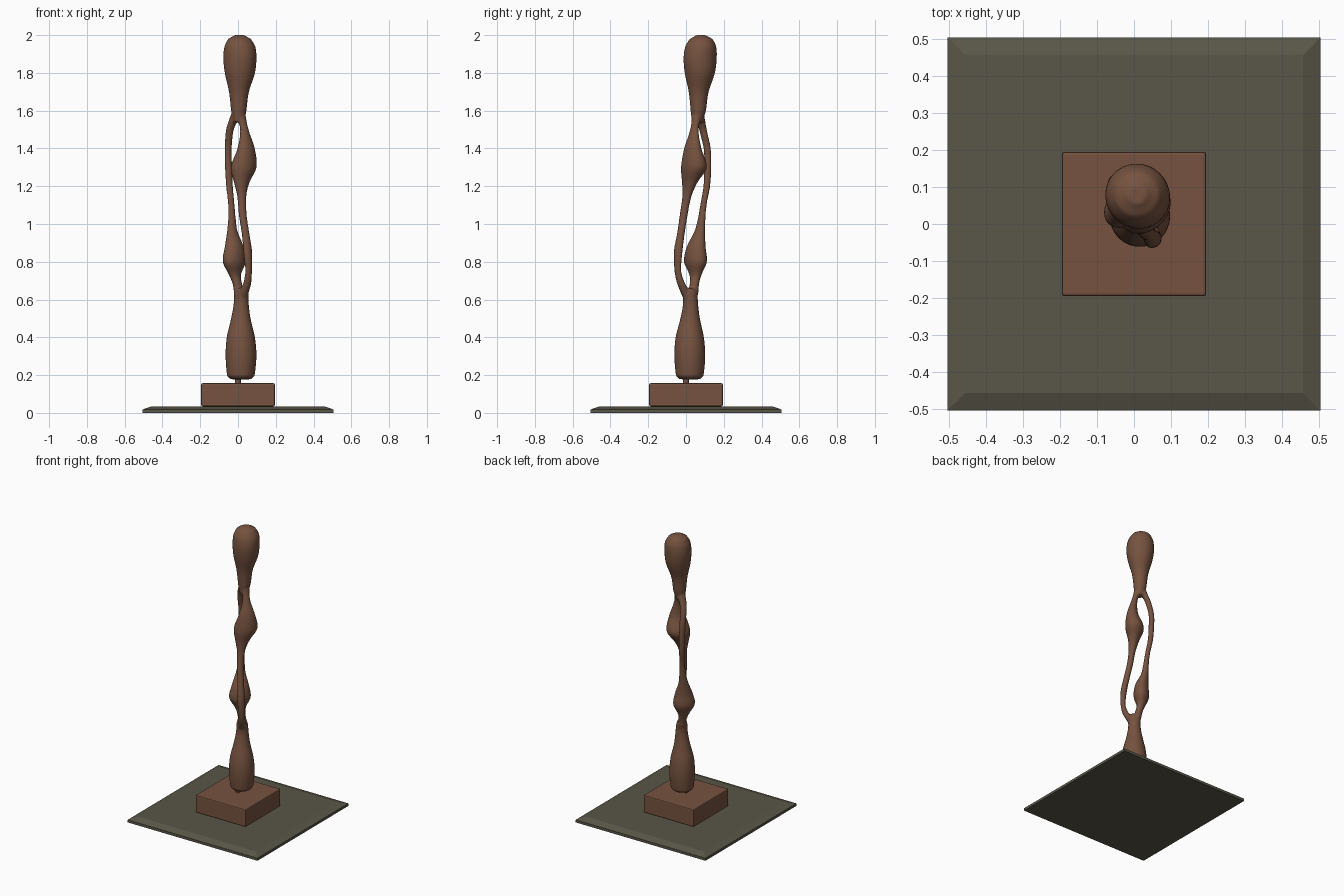
import bpy
import bmesh
import math
from mathutils import Vector

cube = bpy.data.objects.get("Cube")
if cube:
    bpy.data.objects.remove(cube, do_unlink=True)


def make_material(name, rgb):
    mat = bpy.data.materials.new(name)
    mat.use_nodes = True
    colour = (*rgb, 1)
    mat.diffuse_color = colour
    shader = mat.node_tree.nodes["Principled BSDF"]
    shader.inputs["Base Color"].default_value = colour
    shader.inputs["Roughness"].default_value = 0.6
    return mat


bronze = make_material("warm brown", (0.18, 0.085, 0.05))
stone = make_material("dark olive grey", (0.10, 0.093, 0.065))


def add_object(name, bm, mat):
    bmesh.ops.recalc_face_normals(bm, faces=bm.faces)
    mesh = bpy.data.meshes.new(name)
    bm.to_mesh(mesh)
    bm.free()
    mesh.materials.append(mat)
    obj = bpy.data.objects.new(name, mesh)
    bpy.context.collection.objects.link(obj)
    return obj


def box(bm, width, bottom, top):
    verts = bmesh.ops.create_cube(bm, size=1)["verts"]
    for v in verts:
        v.co = Vector((v.co.x * width, v.co.y * width,
                       bottom + (v.co.z + 0.5) * (top - bottom)))


def spline(stations, steps=6):
    """Smooth the stations with a Catmull-Rom curve."""
    pts = [stations[0]] + stations + [stations[-1]]
    rows = []
    for p, q, r, s in zip(pts, pts[1:], pts[2:], pts[3:]):
        for i in range(steps):
            t = i / steps
            rows.append([b + t * ((c - a) + t * ((2*a - 5*b + 4*c - d)
                         + t * (3*b - a - 3*c + d))) / 2
                         for a, b, c, d in zip(p, q, r, s)])
            # keep the height steps even
            rows[-1][0] = q[0] + t * (r[0] - q[0])
    rows.append(list(stations[-1]))
    return rows


def loft(bm, stations, sides=28):
    """Closed tube; a station is height, x, y and the two diagonal radii,
    all in hundredths."""
    rings = []
    for z, x, y, ru, rv in spline(stations):
        ring = []
        for i in range(sides):
            a = math.tau * i / sides
            u, v = ru * math.cos(a), rv * math.sin(a)
            d = math.sqrt(0.5)
            ring.append(bm.verts.new(Vector((x + (v - u) * d,
                                             y + (u + v) * d, z)) / 100))
        rings.append(ring)
    for low, high in zip(rings, rings[1:]):
        for i in range(sides):
            j = (i + 1) % sides
            bm.faces.new((low[i], low[j], high[j], high[i]))
    bm.faces.new(rings[0][::-1])
    bm.faces.new(rings[-1])


# Floor slab with a sloping rim
bm = bmesh.new()
box(bm, 1.01, 0, 0.018)
bm.faces.ensure_lookup_table()
top = max(bm.faces, key=lambda f: f.calc_center_median().z)
bmesh.ops.inset_region(bm, faces=[top], thickness=0.068)
for v in top.verts:
    v.co.z = 0.035
add_object("floor_slab", bm, stone)

# Square plinth with softened edges
bm = bmesh.new()
box(bm, 0.39, 0.035, 0.157)
plinth = add_object("plinth", bm, bronze)
bevel = plinth.modifiers.new("soft_edges", "BEVEL")
bevel.width = 0.007
bevel.segments = 2

# Pin holding the figure above the plinth
bm = bmesh.new()
loft(bm, [(15, 0, 0, 1.5, 1.5), (20, 0, 0, 1.5, 1.5)], 16)
pin = add_object("mounting_pin", bm, bronze)

# Figure: foot, two winding strands and a rounded head, fused together
foot = [(17.8, 1.5, 2, 5.5, 5.5), (19.5, 1.5, 2, 7.3, 7.3),
        (30, 1.6, 2, 8.2, 8.2), (40, 1.5, 2, 7.5, 7.5),
        (50, 1.5, 2.2, 5.2, 5.2), (58, 1.7, 2.4, 4, 4),
        (63, 1.7, 2.2, 4.2, 3.7), (66, 1.7, 2, 3.5, 3)]
front_strand = [(58, 2, 1.5, 2, 2), (64, 3.3, -.5, 2.5, 2.5),
                (69, 5, -2.8, 2, 2.2), (75, 5.6, -4.3, 1.6, 2),
                (85, 5.2, -4.2, 2, 2.6), (95, 4, -2.7, 2, 2.1),
                (105, 2.5, -1.2, 2, 2.2), (115, 2, .5, 2.3, 2.6),
                (122, 2, 2, 3.6, 4.6), (130, 3, 4.2, 6, 7.6),
                (140, 4.3, 3.6, 3.7, 5.3), (150, 3.4, 4.4, 2, 2.5),
                (157, 1.8, 5.5, 2.3, 2.6)]
back_strand = [(58, 1.5, 3, 2, 2), (64, .5, 4, 2.5, 2.8),
               (68, -.3, 4.4, 2.4, 2.6), (73, -1.6, 5, 2.8, 3.6),
               (80, -2, 5, 5, 7), (88, -2, 5.4, 4.3, 5.6),
               (96, -3, 7.2, 2.4, 3.2), (103, -3.2, 8.3, 1.8, 2.2),
               (111, -3.6, 9.4, 1.6, 1.8), (120, -4.5, 11, 1.7, 1.9),
               (130, -5, 11.5, 1.8, 2), (140, -5.2, 11.2, 1.8, 2),
               (150, -4.3, 9, 1.9, 2.2), (156, -2, 7.5, 2.3, 2.6),
               (162, 0, 6.6, 2.5, 2.5)]
head = [(154, .4, 6, 3, 3), (160, .4, 6.5, 4.1, 4.1),
        (170, .5, 6.7, 5.3, 5.3), (180, 1, 7.3, 8, 8),
        (188, 1, 7.5, 9, 8.6), (194, 1, 7.8, 8.2, 8.2),
        (198, .8, 8, 6, 6), (200, .8, 8, 2.6, 2.6)]
bm = bmesh.new()
for part in (foot, front_strand, back_strand, head):
    loft(bm, part)
figure = add_object("figure", bm, bronze)
fuse = figure.modifiers.new("fuse", "REMESH")
fuse.mode = "VOXEL"
fuse.voxel_size = 0.006
fuse.use_smooth_shade = True
relax = figure.modifiers.new("relax", "SMOOTH")
relax.factor = 0.5
relax.iterations = 6

# Smooth shading on the pin
bpy.ops.object.select_all(action="DESELECT")
pin.select_set(True)
bpy.context.view_layer.objects.active = pin
bpy.ops.object.shade_smooth_by_angle()
